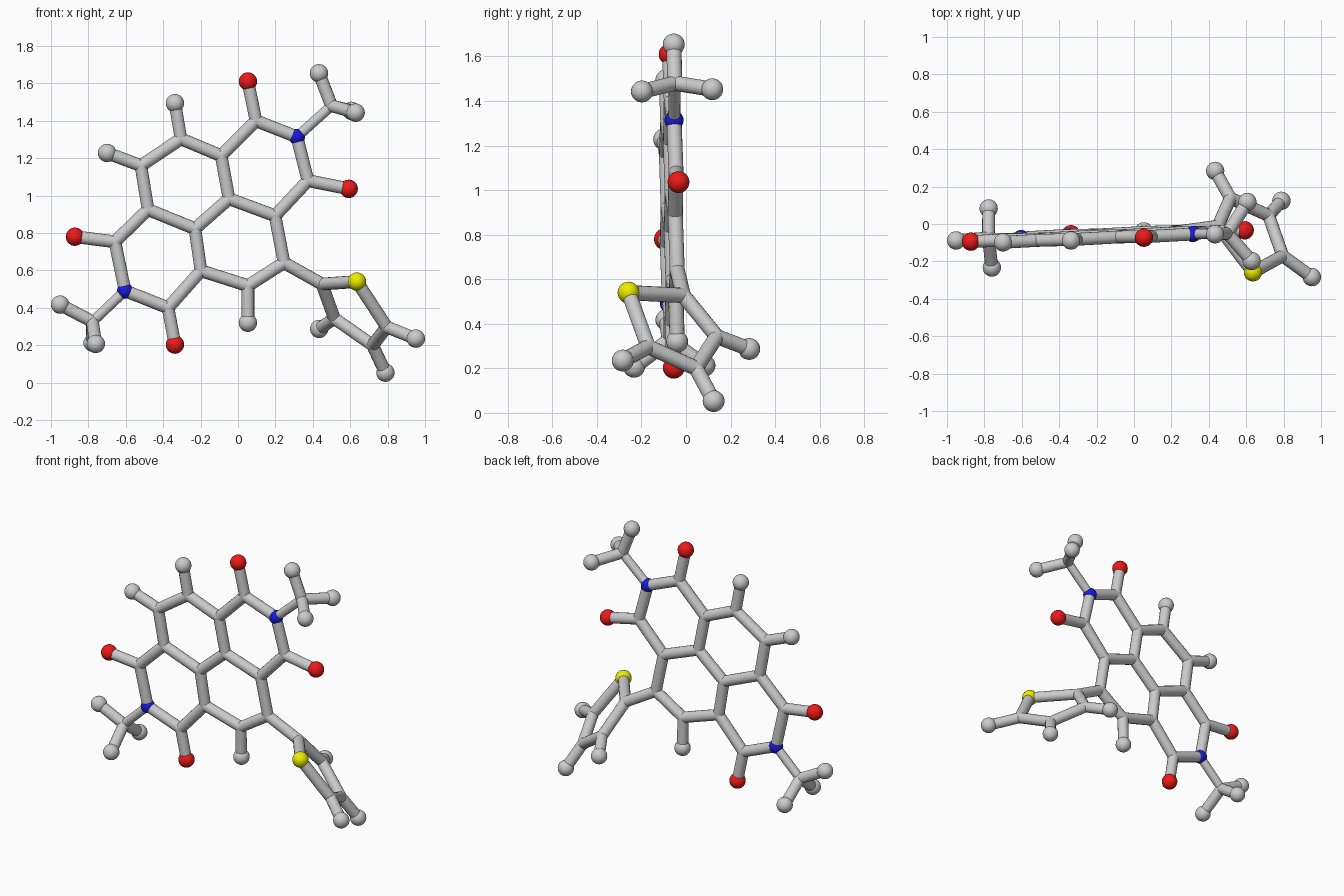
import bpy
from mathutils import Vector

if "Cube" in bpy.data.objects:
    bpy.data.objects.remove(bpy.data.objects["Cube"])

BOND_R, JOINT_R, BALL_R = 0.034, 0.034, 0.049


def material(name, color):
    m = bpy.data.materials.new(name)
    m.diffuse_color = color
    m.use_nodes = True
    m.node_tree.nodes["Principled BSDF"].inputs["Base Color"].default_value = m.diffuse_color
    return m


RED = material("red", (0.85, 0.01, 0.01, 1))
BLUE = material("blue", (0.01, 0.01, 0.75, 1))
YELLOW = material("yellow", (0.85, 0.85, 0.0, 1))


def flat(x, z):
    # point on the slightly tilted plane of the fused rings
    return Vector((x, -0.034 + 0.046 * x - 0.026 * z, z))


def ball(name, p, r, mat=None):
    bpy.ops.mesh.primitive_uv_sphere_add(segments=24, ring_count=14, radius=r, location=p)
    o = bpy.context.object
    o.name = name
    bpy.ops.object.shade_smooth()
    if mat:
        o.data.materials.append(mat)


def stick(name, a, b, r=BOND_R):
    d = b - a
    bpy.ops.mesh.primitive_cylinder_add(vertices=16, radius=r, depth=d.length, location=(a + b) / 2)
    o = bpy.context.object
    o.name = name
    o.rotation_mode = 'QUATERNION'
    o.rotation_quaternion = d.to_track_quat('Z', 'Y')
    bpy.ops.object.shade_smooth_by_angle()


# ring joints lying in the flat plane
P = {k: flat(*v) for k, v in {
    "n1": (.315, 1.314), "a": (.096, 1.40), "b": (-.09, 1.213), "c": (-.305, 1.303),
    "d": (-.519, 1.16), "e": (-.481, .925), "f": (-.23, .823), "g": (-.048, .983),
    "h": (.198, .892), "i": (.374, 1.08), "j": (.246, .641), "k": (.053, .518),
    "l": (-.198, .598), "m": (-.374, .40), "n2": (-.604, .491), "o": (-.658, .753),
    "o1": (.053, 1.61), "o2": (.592, 1.036), "o3": (-.337, .203), "o4": (-.872, .78),
    "h1": (-.337, 1.494), "h2": (-.70, 1.228), "h3": (.053, .32)}.items()}

# side ring and the two end tripods
P.update({k: Vector(v) for k, v in {
    "t1": (.449, -.012, .527), "s": (.636, -.258, .54), "t2": (.795, -.17, .297),
    "t3": (.72, .045, .20), "t4": (.515, .138, .343),
    "h4": (.951, -.284, .235), "h5": (.788, .124, .053), "h6": (.434, .284, .287),
    "p": (.50, -.05, 1.48), "p1": (.433, -.055, 1.654), "p2": (.629, -.198, 1.443),
    "p3": (.606, .118, 1.453),
    "q": (-.778, -.075, .326), "q1": (-.951, -.088, .417), "q2": (-.76, -.233, .207),
    "q3": (-.777, .083, .213)}.items()})

# fused ring frame, drawn as chains
chains = ["n1 a b c d e f g h i n1", "b g", "h j k l f", "l m n2 o e",
          "a o1", "i o2", "m o3", "o o4", "c h1", "d h2", "k h3",
          "j t1 s t2 t3 t4 t1", "t2 h4", "t3 h5", "t4 h6",
          "p p1", "p p2", "p p3", "q q1", "q q2", "q q3"]
for chain in chains:
    ks = chain.split()
    for u, v in zip(ks, ks[1:]):
        stick(f"rod_{u}_{v}", P[u], P[v])
stick("upper_tripod_link", P["n1"], P["p"], 0.027)
stick("lower_tripod_link", P["n2"], P["q"], 0.027)

# balls at the ends, coloured joints and plain joints
for k, p in P.items():
    if k in ("n1", "n2"):
        ball("blue_joint_" + k, p, 0.043, BLUE)
    elif k in ("o1", "o2", "o3", "o4"):
        ball("red_ball_" + k, p, BALL_R, RED)
    elif k == "s":
        ball("yellow_ball", p, BALL_R, YELLOW)
    elif len(k) == 2 and k[0] in "hpq":
        ball("end_ball_" + k, p, BALL_R)
    else:
        ball("joint_" + k, p, JOINT_R)
